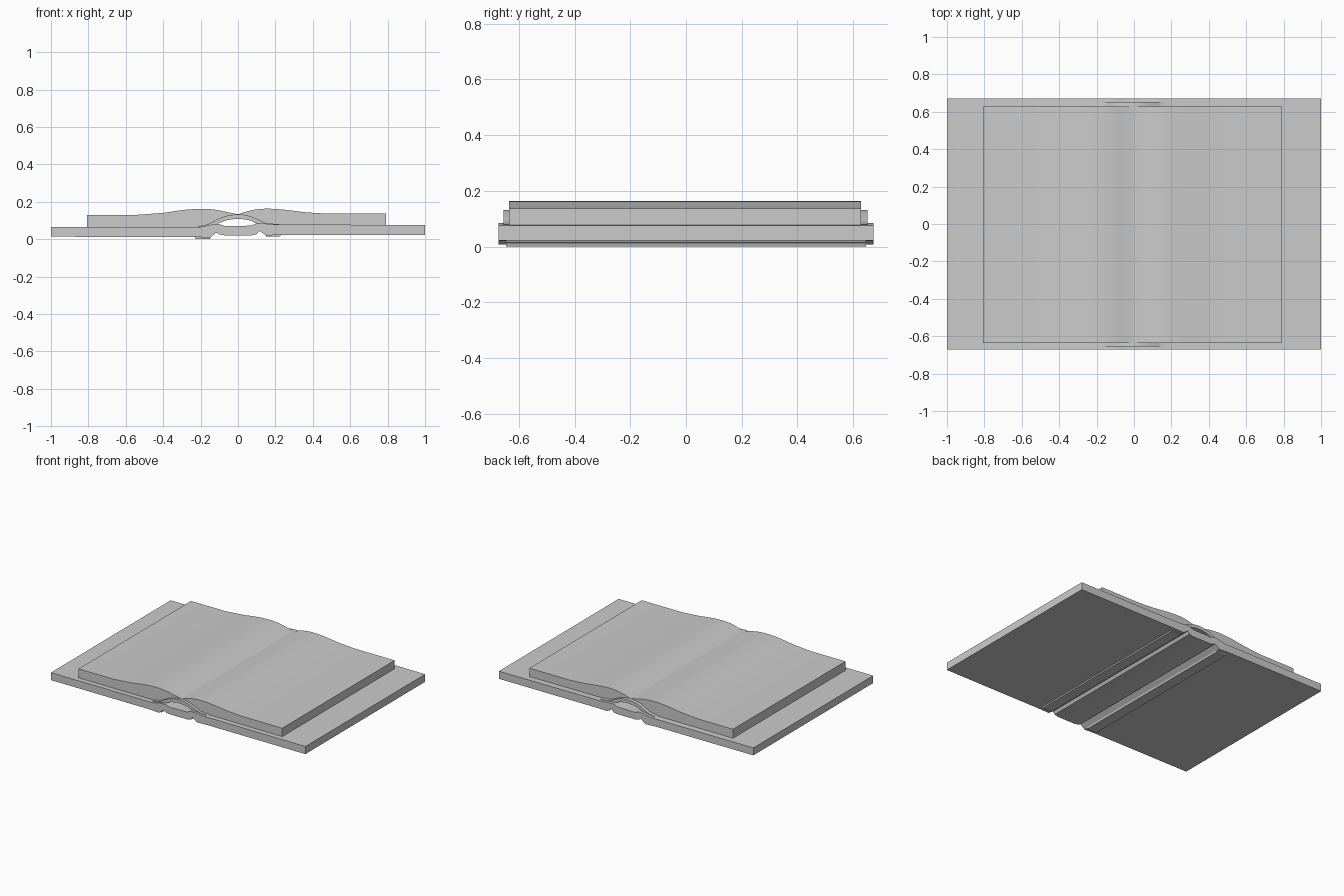
import bpy, bmesh
from mathutils import Vector

if "Cube" in bpy.data.objects:
    bpy.data.objects.remove(bpy.data.objects["Cube"])


def smooth_line(pts, steps=4):
    """Catmull-Rom curve through the given (x, z) points."""
    p = [Vector(q) for q in pts]
    p = [2 * p[0] - p[1]] + p + [2 * p[-1] - p[-2]]
    out = []
    for i in range(1, len(p) - 2):
        a, b, c, d = p[i - 1:i + 3]
        for k in range(steps):
            t = k / steps
            out.append(0.5 * (2 * b + (c - a) * t + (2 * a - 5 * b + 4 * c - d) * t * t
                              + (3 * b - a - 3 * c + d) * t ** 3))
    return [tuple(v) for v in out] + [tuple(pts[-1])]


def extrude_profile(name, pts, y0, y1):
    """Closed (x, z) outline extruded along y."""
    bm = bmesh.new()
    face = bm.faces.new([bm.verts.new((x, y0, z)) for x, z in pts])
    ext = bmesh.ops.extrude_face_region(bm, geom=[face])
    moved = [v for v in ext["geom"] if isinstance(v, bmesh.types.BMVert)]
    bmesh.ops.translate(bm, verts=moved, vec=(0, y1 - y0, 0))
    if len(bm.faces) < len(pts) + 2:
        bm.faces.new([v for v in bm.verts if v not in moved])
    bmesh.ops.recalc_face_normals(bm, faces=bm.faces)
    mesh = bpy.data.meshes.new(name)
    bm.to_mesh(mesh)
    bm.free()
    ob = bpy.data.objects.new(name, mesh)
    bpy.context.collection.objects.link(ob)
    bpy.context.view_layer.objects.active = ob
    ob.select_set(True)
    bpy.ops.object.shade_smooth_by_angle(angle=0.5)
    ob.select_set(False)
    return ob


# Case: two boards, hinge grooves and spine in one outline
case_under = [(-1, .013), (-.23, .012), (-.15, .008), (-.115, .035), (-.1, .026),
              (-.07, .02), (.07, .02), (.1, .026), (.113, .045), (.15, .02),
              (.23, .022), (1, .022)]
case_over = [(1, .076), (.2, .078), (.13, .084), (.1, .085), (.07, .072), (-.07, .07),
             (-.1, .08), (-.13, .08), (-.2, .066), (-1, .066)]
extrude_profile("case", case_under + case_over, -.672, .672)

# Raised joint strips under the boards
for side, z in (("left", 0), ("right", .014)):
    s = -1 if side == "left" else 1
    extrude_profile(side + "_joint_strip",
                    [(s * .15, z), (s * .225, z), (s * .232, z + .014), (s * .145, z + .014)],
                    -.645, .645)

# Arched lining that carries the pages over the hollow spine
arch_top = smooth_line([(-.22, .068), (-.16, .08), (-.1, .111), (-.05, .127), (0, .132),
                        (.05, .127), (.1, .109), (.15, .087), (.22, .08)])
arch_under = smooth_line([(.2, .072), (.13, .078), (.09, .088), (.06, .101), (0, .108),
                          (-.06, .101), (-.1, .086), (-.14, .074), (-.2, .062)])
extrude_profile("arched_lining", arch_top + arch_under, -.655, .652)

# Page block, draped over the arch
page_top = smooth_line([(-.54, .13), (-.4, .141), (-.3, .155), (-.2, .162), (-.12, .157),
                        (-.05, .143), (-.005, .134)])
page_top += smooth_line([(.005, .134), (.04, .146), (.09, .158), (.16, .163), (.25, .157),
                         (.36, .144), (.48, .136)])
page_under = [(x, z - .004) for x, z in reversed(arch_top)]
extrude_profile("pages", [(-.808, .064), (-.808, .13)] + page_top
                + [(.792, .136), (.792, .074)] + page_under, -.635, .627)
